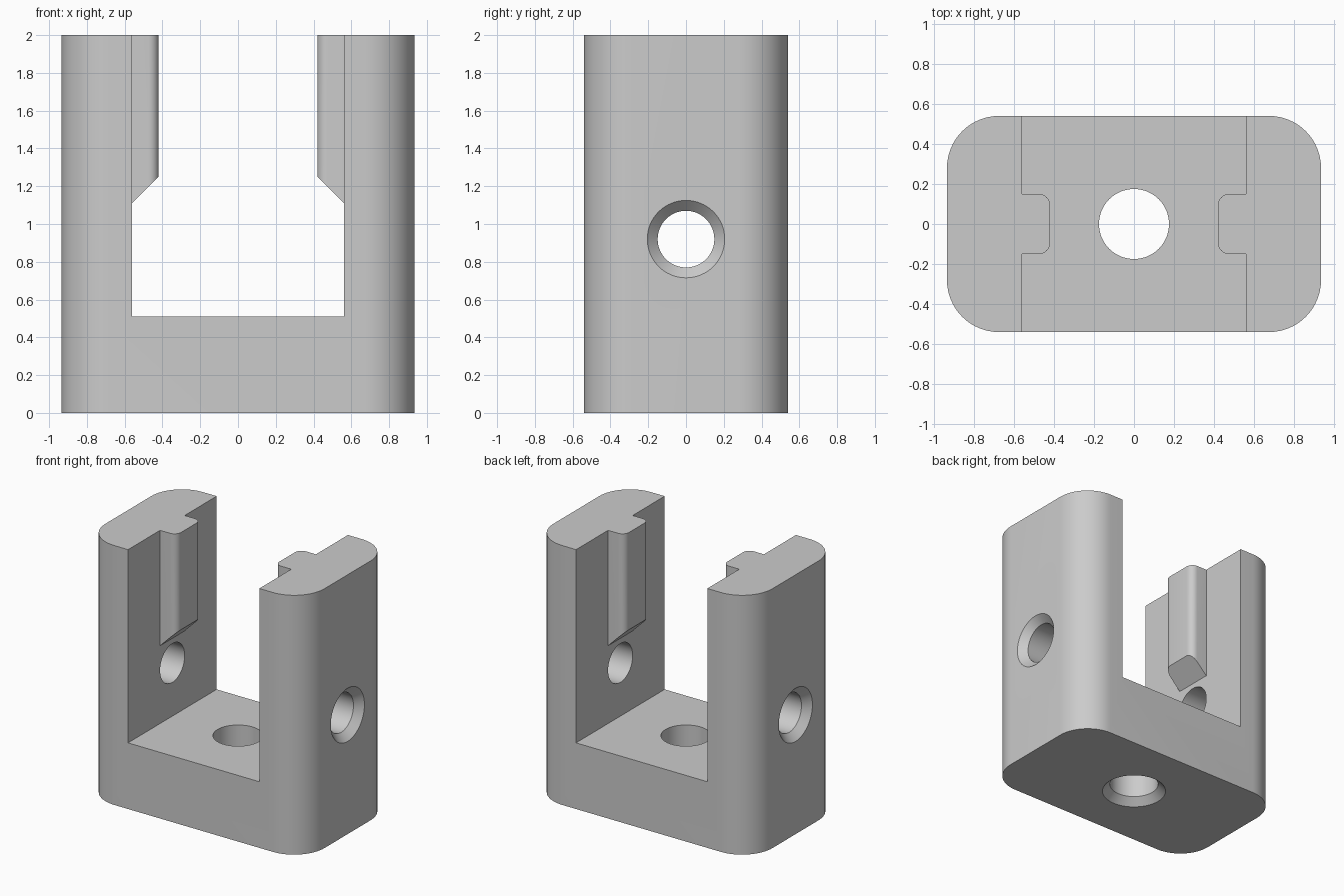
import bpy, bmesh, math
from mathutils import Matrix, Vector

if "Cube" in bpy.data.objects:
    bpy.data.objects.remove(bpy.data.objects["Cube"])

HALF_X, HALF_Y, HEIGHT, CORNER = 0.935, 0.54, 2.0, 0.26
SLOT_X, SLOT_Z = 0.56, 0.51
BEVEL = 0.055

grey = bpy.data.materials.new("plain grey")
grey.use_nodes = True
grey.diffuse_color = (0.6, 0.6, 0.6, 1)
grey.node_tree.nodes["Principled BSDF"].inputs["Base Color"].default_value = (0.6, 0.6, 0.6, 1)


def make_object(name, bm):
    bmesh.ops.recalc_face_normals(bm, faces=bm.faces)
    mesh = bpy.data.meshes.new(name)
    bm.to_mesh(mesh)
    bm.free()
    mesh.materials.append(grey)
    obj = bpy.data.objects.new(name, mesh)
    bpy.context.collection.objects.link(obj)
    return obj


def rounded_block(name, x0, x1, y0, y1, z0, z1, radius=0, segments=1, rounded=lambda x: True):
    """Box whose chosen upright edges are rounded."""
    bm = bmesh.new()
    size = Vector((x1 - x0, y1 - y0, z1 - z0))
    centre = Vector((x0 + x1, y0 + y1, z0 + z1)) / 2
    bmesh.ops.create_cube(bm, size=1, matrix=Matrix.Translation(centre) @ Matrix.Diagonal(size.to_4d()))
    if radius:
        upright = [e for e in bm.edges
                   if abs(e.verts[0].co.z - e.verts[1].co.z) > 0.1 and rounded(e.verts[0].co.x)]
        bmesh.ops.bevel(bm, geom=upright, offset=radius, segments=segments, profile=0.5, affect='EDGES')
    return make_object(name, bm)


def revolved_cutter(name, profile, matrix, steps=64):
    """Solid of revolution about local z from (radius, height) points."""
    bm = bmesh.new()
    rings = [[bm.verts.new(matrix @ Vector((r * math.cos(a), r * math.sin(a), h)))
              for a in (2 * math.pi * i / steps for i in range(steps))] for r, h in profile]
    for low, high in zip(rings, rings[1:]):
        for i in range(steps):
            j = (i + 1) % steps
            bm.faces.new((low[i], low[j], high[j], high[i]))
    bm.faces.new(rings[0])
    bm.faces.new(rings[-1])
    return make_object(name, bm)


def combine(target, tool, operation):
    mod = target.modifiers.new(tool.name, 'BOOLEAN')
    mod.operation, mod.solver, mod.object = operation, 'EXACT', tool
    bpy.context.view_layer.objects.active = target
    bpy.ops.object.modifier_apply(modifier=mod.name)
    bpy.data.objects.remove(tool)


# U-shaped body with rounded upright corners
body = rounded_block("slotted_bracket", -HALF_X, HALF_X, -HALF_Y, HALF_Y, 0, HEIGHT, CORNER, 16)
slot = rounded_block("slot_cutter", -SLOT_X, SLOT_X, -1, 1, SLOT_Z, HEIGHT + 1)
combine(body, slot, 'DIFFERENCE')

# Guide ribs on the inner walls, with a sloped lower end
for side in (-1, 1):
    inner, outer = side * 0.42, side * 0.58
    rib = rounded_block("guide_rib", min(inner, outer), max(inner, outer), -0.15, 0.15, 1, HEIGHT,
                        0.055, 8, lambda x: abs(x) < 0.5)
    for v in rib.data.vertices:
        if v.co.z < 1.5:
            v.co.z = 1.11 + SLOT_X - abs(v.co.x)
    combine(body, rib, 'UNION')

# Countersunk cross hole through both walls
r, x = 0.15, HALF_X
cross = [(r + 2 * BEVEL, -x - BEVEL), (r, BEVEL - x), (r, x - BEVEL), (r + 2 * BEVEL, x + BEVEL)]
turn = Matrix.Translation((0, 0, 0.92)) @ Matrix.Rotation(math.pi / 2, 4, 'Y')
combine(body, revolved_cutter("cross_hole_cutter", cross, turn), 'DIFFERENCE')

# Base hole, countersunk underneath
r = 0.175
base = [(r + 2 * BEVEL, -BEVEL), (r, BEVEL), (r, 1)]
combine(body, revolved_cutter("base_hole_cutter", base, Matrix.Identity(4)), 'DIFFERENCE')

# Smooth rounded surfaces, sharp edges kept
bpy.ops.object.select_all(action='DESELECT')
body.select_set(True)
bpy.context.view_layer.objects.active = body
bpy.ops.object.shade_smooth_by_angle(angle=math.radians(30))
